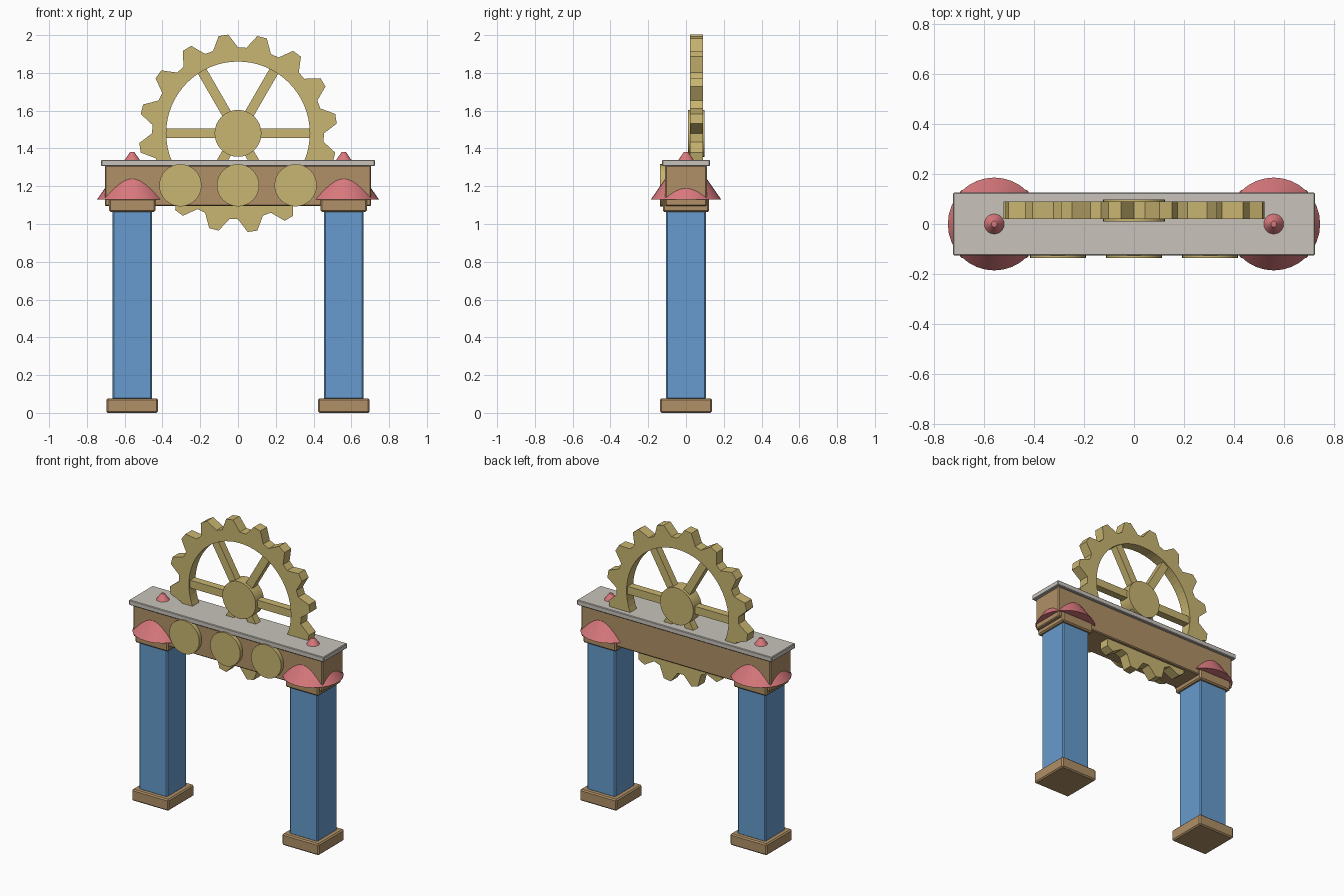
import bpy, bmesh, math
from mathutils import Matrix

default = bpy.data.objects.get("Cube")
if default:
    bpy.data.objects.remove(default)


def material(name, rgb):
    m = bpy.data.materials.new(name)
    m.use_nodes = True
    m.diffuse_color = (*rgb, 1)
    m.node_tree.nodes["Principled BSDF"].inputs["Base Color"].default_value = (*rgb, 1)
    return m


GOLD = material("gold", (0.58, 0.46, 0.165))
WOOD = material("brown wood", (0.435, 0.28, 0.135))
BLUE = material("blue", (0.135, 0.33, 0.61))
PINK = material("pink", (0.69, 0.19, 0.205))
STONE = material("pale stone", (0.58, 0.55, 0.50))


def finish(name, bm, mat, bevel=0, smooth=False):
    bmesh.ops.recalc_face_normals(bm, faces=bm.faces)
    mesh = bpy.data.meshes.new(name)
    bm.to_mesh(mesh)
    bm.free()
    mesh.materials.append(mat)
    obj = bpy.data.objects.new(name, mesh)
    bpy.context.collection.objects.link(obj)
    if bevel:
        mod = obj.modifiers.new("soft edges", "BEVEL")
        mod.width = bevel
        mod.segments = 1
    if smooth:
        bpy.ops.object.select_all(action="DESELECT")
        obj.select_set(True)
        bpy.context.view_layer.objects.active = obj
        bpy.ops.object.shade_smooth_by_angle(angle=math.radians(35))
    return obj


def box(name, mat, x, y, z, bevel=0.0):
    """Box from three (min, max) ranges."""
    bm = bmesh.new()
    bmesh.ops.create_cube(bm, size=1)
    for v in bm.verts:
        for axis, (low, high) in enumerate((x, y, z)):
            v.co[axis] = low + (v.co[axis] + 0.5) * (high - low)
    return finish(name, bm, mat, bevel)


def disc(name, mat, x, z, radius, y0, y1):
    """Cylinder lying along y."""
    bm = bmesh.new()
    place = Matrix.Translation((x, (y0 + y1) / 2, z)) @ Matrix.Rotation(math.pi / 2, 4, "X")
    bmesh.ops.create_cone(bm, cap_ends=True, segments=32, radius1=radius,
                          radius2=radius, depth=y1 - y0, matrix=place)
    return finish(name, bm, mat, smooth=True)


# Columns with their bases, capitals and cone caps
for side, x in (("right", -0.56), ("left", 0.56)):
    def block(part, mat, half, z0, z1, bevel):
        box(side + "_" + part, mat, (x - half, x + half), (-half, half), (z0, z1), bevel)

    block("base", WOOD, 0.137, 0, 0.077, 0.008)
    block("column", BLUE, 0.105, 0.07, 1.08, 0.008)
    block("capital", WOOD, 0.123, 1.064, 1.135, 0.008)
    cone = bmesh.new()
    bmesh.ops.create_cone(cone, cap_ends=True, segments=32, radius1=0.186, radius2=0.012,
                          depth=0.25, matrix=Matrix.Translation((x, 0, 1.255)))
    finish(side + "_cone_cap", cone, PINK, smooth=True)

# Beam and top slab
box("beam", WOOD, (-0.705, 0.705), (-0.11, 0.11), (1.095, 1.31), 0.006)
box("top_slab", STONE, (-0.725, 0.725), (-0.126, 0.126), (1.306, 1.34), 0.004)

# Round plates on the front of the beam
for name, x in (("right", -0.305), ("middle", 0), ("left", 0.305)):
    disc(name + "_medallion", GOLD, x, 1.205, 0.112, -0.137, -0.1)

# Toothed wheel rim: four outline points per tooth
CENTRE_Y, CENTRE_Z = 0.055, 1.48
TEETH = 16
steps = TEETH * 4
rim = bmesh.new()
rings = []
for y in (CENTRE_Y - 0.035, CENTRE_Y + 0.035):
    for inner in (False, True):
        ring = []
        for i in range(steps):
            a = 2 * math.pi * i / steps
            r = 0.38 if inner else (0.455, 0.525, 0.525, 0.455)[i % 4]
            ring.append(rim.verts.new((r * math.cos(a), y, CENTRE_Z + r * math.sin(a))))
        rings.append(ring)
front_out, front_in, back_out, back_in = rings
for a, b in ((front_out, front_in), (front_in, back_in),
             (back_in, back_out), (back_out, front_out)):
    for i in range(steps):
        j = (i + 1) % steps
        rim.faces.new((a[i], a[j], b[j], b[i]))
finish("gear_rim", rim, GOLD)

# Hub and spokes
disc("gear_hub", GOLD, 0, CENTRE_Z, 0.124, CENTRE_Y - 0.044, CENTRE_Y + 0.044)
for i in range(3):
    spoke = box("gear_spoke_pair_%d" % (i + 1), GOLD, (-0.4, 0.4), (-0.025, 0.025),
                (-0.026, 0.026))
    spoke.location = (0, CENTRE_Y, CENTRE_Z)
    spoke.rotation_euler.y = i * math.pi / 3
